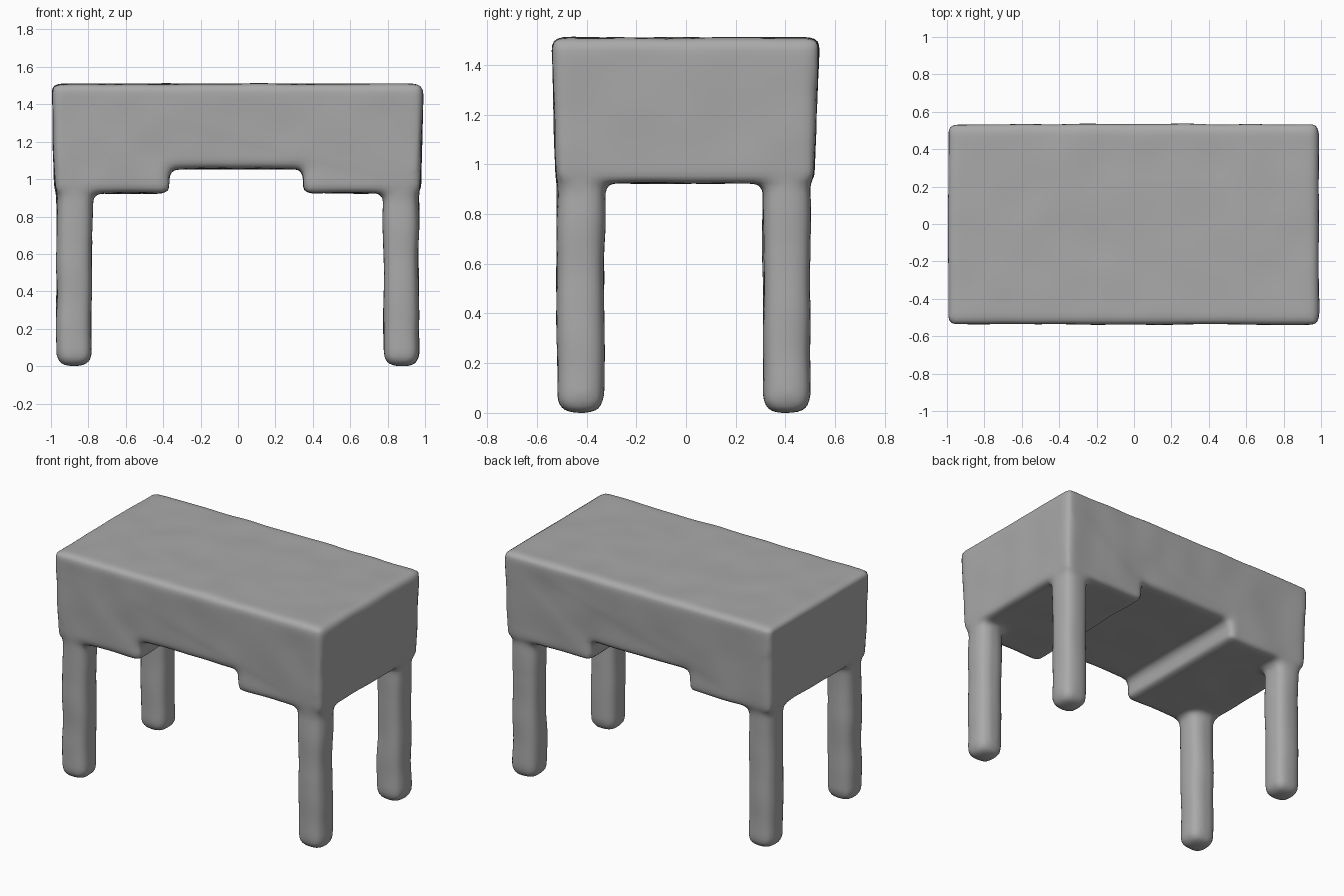
import bpy, bmesh
from mathutils import Vector, noise

if "Cube" in bpy.data.objects:
    bpy.data.objects.remove(bpy.data.objects["Cube"], do_unlink=True)

grey = bpy.data.materials.new("plain grey")
grey.use_nodes = True
grey.diffuse_color = (0.4, 0.4, 0.4, 1)
grey.node_tree.nodes["Principled BSDF"].inputs["Base Color"].default_value = (0.4, 0.4, 0.4, 1)


def make_object(name, bm):
    mesh = bpy.data.meshes.new(name)
    bmesh.ops.recalc_face_normals(bm, faces=bm.faces)
    bm.to_mesh(mesh)
    bm.free()
    obj = bpy.data.objects.new(name, mesh)
    bpy.context.collection.objects.link(obj)
    return obj


def bevel(obj, width):
    mod = obj.modifiers.new("round", 'BEVEL')
    mod.width, mod.segments, mod.limit_method = width, 4, 'ANGLE'


# Desk body: front profile with a raised knee space, extruded front to back
profile = [(-0.98, 0.93), (-0.37, 0.93), (-0.37, 1.06), (0.35, 1.06),
           (0.35, 0.93), (0.975, 0.93), (0.99, 1.515), (-0.995, 1.515)]
bm = bmesh.new()
face = bm.faces.new([bm.verts.new((x, -0.525, z)) for x, z in profile])
extruded = bmesh.ops.extrude_face_region(bm, geom=[face])["geom"]
bmesh.ops.translate(bm, vec=(0, 1.04, 0),
                    verts=[v for v in extruded if isinstance(v, bmesh.types.BMVert)])
bm.faces.ensure_lookup_table()
for v in bm.verts:
    if v.co.z > 1.4:
        v.co.y += 0.02 if v.co.y > 0 else -0.015
# Keep the starting profile as the front cap of a closed solid
if any(e.is_boundary for e in bm.edges):
    bmesh.ops.holes_fill(bm, edges=[e for e in bm.edges if e.is_boundary])
desk = make_object("desk", bm)
bevel(desk, 0.03)

# Legs: four rounded posts reaching up inside the body
legs = []
for side, x in (("right", -0.875), ("left", 0.873)):
    for end, y in (("front", -0.425), ("back", 0.405)):
        bm = bmesh.new()
        bmesh.ops.create_cube(bm, size=1)
        for v in bm.verts:
            v.co = Vector((v.co.x * 0.19 + x, v.co.y * 0.19 + y, 0.6 + v.co.z * 1.19))
        leg = make_object(f"{end}_{side}_leg", bm)
        bevel(leg, 0.065)
        legs.append(leg)

# Fuse the legs with the body and soften every edge
for leg in legs:
    join = desk.modifiers.new("join", 'BOOLEAN')
    join.operation, join.solver, join.object = 'UNION', 'EXACT', leg
remesh = desk.modifiers.new("remesh", 'REMESH')
remesh.mode, remesh.voxel_size = 'VOXEL', 0.022
soften = desk.modifiers.new("soften", 'SMOOTH')
soften.factor, soften.iterations = 0.5, 6

# Bake the result and drop the separate legs
evaluated = desk.evaluated_get(bpy.context.evaluated_depsgraph_get())
mesh = bpy.data.meshes.new_from_object(evaluated)
desk.modifiers.clear()
desk.data = mesh
for leg in legs:
    bpy.data.objects.remove(leg, do_unlink=True)

# Gentle hand-formed unevenness, strongest on the legs
bm = bmesh.new()
bm.from_mesh(mesh)
bm.normal_update()
for v in bm.verts:
    strength = 0.006 if v.co.z > 0.9 else 0.009
    v.co += v.normal * noise.noise(v.co * 4.5) * strength
low = min(v.co.z for v in bm.verts)
bmesh.ops.translate(bm, vec=(0, 0, -low), verts=bm.verts)
for f in bm.faces:
    f.smooth = True
    f.material_index = 0
bm.to_mesh(mesh)
bm.free()
mesh.materials.clear()
mesh.materials.append(grey)
